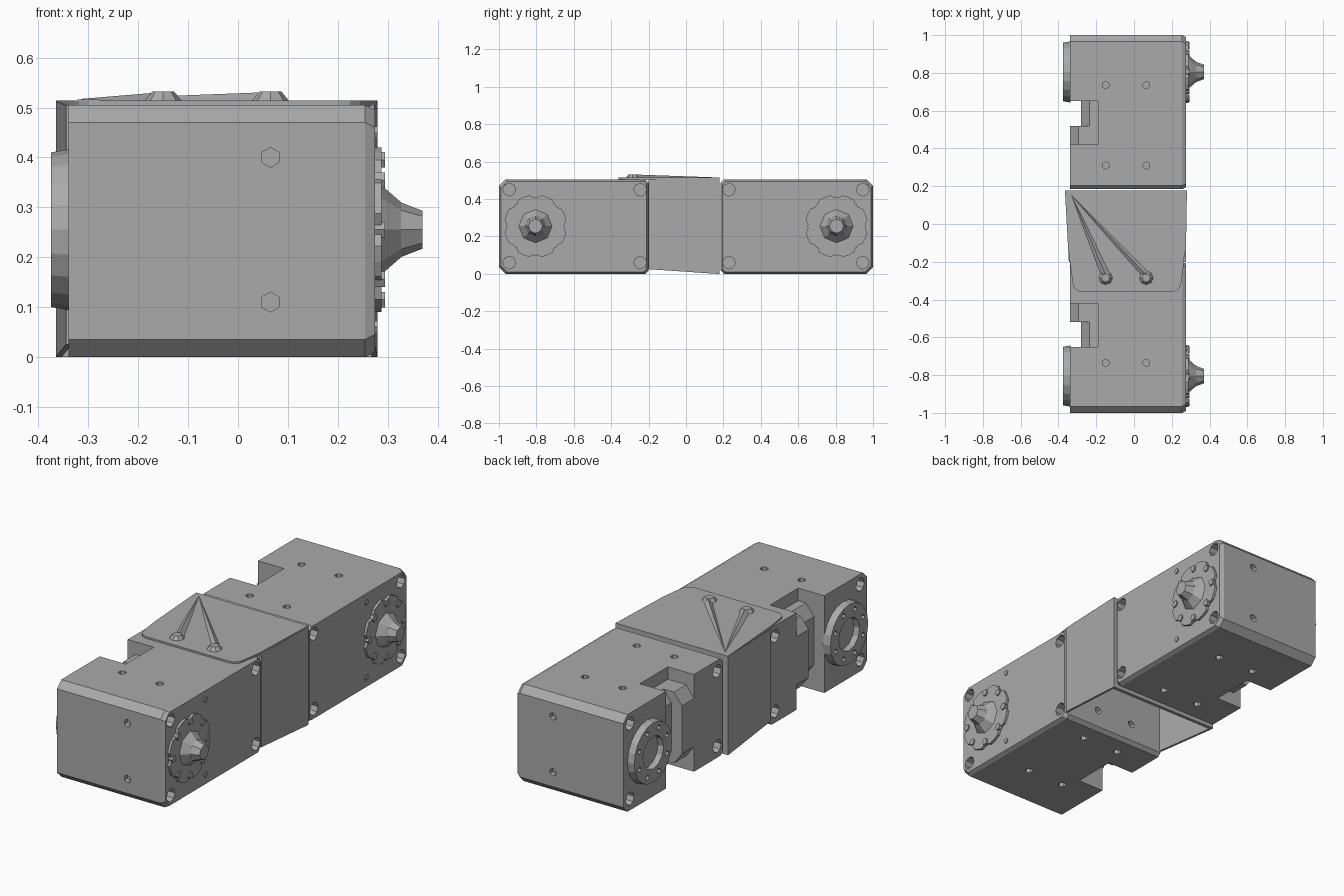
import bpy, bmesh, math
from mathutils import Matrix, Vector

cube = bpy.data.objects.get("Cube")
if cube:
    bpy.data.objects.remove(cube, do_unlink=True)

grey = bpy.data.materials.new("mid_grey")
grey.use_nodes = True
COLOUR = (0.4, 0.4, 0.4, 1)
grey.diffuse_color = COLOUR
grey.node_tree.nodes["Principled BSDF"].inputs["Base Color"].default_value = COLOUR
MID_Z = 0.255


def make(name, bm):
    bmesh.ops.recalc_face_normals(bm, faces=bm.faces)
    mesh = bpy.data.meshes.new(name)
    bm.to_mesh(mesh)
    bm.free()
    mesh.materials.append(grey)
    obj = bpy.data.objects.new(name, mesh)
    bpy.context.collection.objects.link(obj)
    return obj


def add_box(bm, lo, hi):
    lo, hi = Vector(lo), Vector(hi)
    m = Matrix.Translation((lo + hi) / 2) @ Matrix.Diagonal((*(hi - lo), 1))
    return bmesh.ops.create_cube(bm, size=1, matrix=m)["verts"]


def add_rod(bm, centre, axis, r1, length, r2=None, sides=8):
    turn = Vector((0, 0, 1)).rotation_difference(Vector(axis)).to_matrix().to_4x4()
    bmesh.ops.create_cone(bm, cap_ends=True, segments=sides, radius1=r1,
                          radius2=r1 if r2 is None else r2, depth=length,
                          matrix=Matrix.Translation(centre) @ turn)


def add_prism(bm, outline, offset):
    face = bm.faces.new([bm.verts.new(p) for p in outline])
    new = bmesh.ops.extrude_face_region(bm, geom=[face])["geom"]
    moved = [v for v in new if isinstance(v, bmesh.types.BMVert)]
    bmesh.ops.translate(bm, verts=moved, vec=offset)
    return moved


def cut(obj, bm):
    cutter = make("cutter", bm)
    cutter.hide_render = True
    mod = obj.modifiers.new("cut", "BOOLEAN")
    mod.operation, mod.solver, mod.object = "DIFFERENCE", "EXACT", cutter
    bpy.context.view_layer.objects.active = obj
    bpy.ops.object.modifier_apply(modifier=mod.name)
    bpy.data.objects.remove(cutter, do_unlink=True)


def servo(label, s, length):
    def at(d):          # distance from the outer end
        return s * (1 - d)

    # Case with chamfered ends and a slightly tapered cover
    c, e, top = 0.035, 0.018, 0.505
    outline = [(0, c), (c, 0), (length - e, 0), (length, e),
               (length, top - e), (length - e, top), (c, top), (0, top - c)]
    bm = bmesh.new()
    cover = add_prism(bm, [(-0.34, at(d), z) for d, z in outline], (0.595, 0, 0))
    lid = next(f for f in bm.faces if all(v in cover for v in f.verts))
    new = bmesh.ops.extrude_face_region(bm, geom=[lid])["geom"]
    bmesh.ops.delete(bm, geom=[lid], context="FACES_ONLY")
    for v in new:
        if isinstance(v, bmesh.types.BMVert):
            v.co.x += 0.02
            v.co.y += 0.01 * (1 if v.co.y < at(length / 2) else -1)
            v.co.z += 0.01 * (1 if v.co.z < MID_Z else -1)
    case = make(label + "_case", bm)

    # Side notch
    bm = bmesh.new()
    ys = sorted((at(0.35), at(0.58)))
    add_box(bm, (-0.5, ys[0], -0.1), (-0.19, ys[1], 0.6))
    cut(case, bm)

    # Screw pockets and mounting holes
    bm = bmesh.new()
    for z in (0.06, 0.45):
        for d in (0.055, length - 0.045):
            for x in (-0.34, 0.275):
                add_rod(bm, (x, at(d), z), (1, 0, 0), 0.034, 0.1)
    for x in (-0.15, 0.065):
        for d in (0.265, 0.69):
            for z in (0, top):
                add_rod(bm, (x, at(d), z), (0, 0, 1), 0.02, 0.05, sides=6)
        for z in (0.11, 0.4):
            add_rod(bm, (x, at(length), z), (0, 1, 0), 0.02, 0.05, sides=6)
    for z in (0.11, 0.4):
        add_rod(bm, (0.065, at(0), z), (0, 1, 0), 0.02, 0.05, sides=6)
    cut(case, bm)

    # Stepped connector block inside the notch
    bm = bmesh.new()
    for x, d0, d1 in ((-0.28, 0.35, 0.48), (-0.34, 0.48, 0.58)):
        w = x + 0.045
        shape = [(-0.18, 0.07), (w, 0.07), (x, 0.13), (x, 0.38), (w, 0.44), (-0.18, 0.44)]
        add_prism(bm, [(px, at(d0), z) for px, z in shape], (0, at(d1) - at(d0), 0))
    make(label + "_connector_block", bm)

    # Output horn: scalloped plate, flared hub, shaft and rim screws
    yc = at(0.195)
    bm = bmesh.new()
    n = 32
    rim = []
    for i in range(n):
        a = math.tau * i / n
        r = 0.148 if i % 4 == 0 else 0.168
        rim.append((0.27, yc + r * math.cos(a), MID_Z + r * math.sin(a)))
    add_prism(bm, rim, (0.018, 0, 0))
    add_rod(bm, (0.307, yc, MID_Z), (1, 0, 0), 0.09, 0.04, 0.055)
    add_rod(bm, (0.348, yc, MID_Z), (1, 0, 0), 0.055, 0.044, 0.038)
    for i in range(8):
        a = math.tau * i / 8
        add_rod(bm, (0.285, yc + 0.14 * math.cos(a), MID_Z + 0.14 * math.sin(a)),
                (1, 0, 0), 0.018, 0.02, sides=6)
    for z in (0.06, 0.45):
        add_rod(bm, (0.275, at(0.34), z), (1, 0, 0), 0.014, 0.01, sides=6)
    make(label + "_output_horn", bm)

    # Idler ring on the opposite side
    bm = bmesh.new()
    add_rod(bm, (-0.355, yc, MID_Z), (1, 0, 0), 0.155, 0.04, 0.162, sides=20)
    ring = make(label + "_idler_ring", bm)
    bm = bmesh.new()
    add_rod(bm, (-0.37, yc, MID_Z), (1, 0, 0), 0.085, 0.054, sides=12)
    for i in range(8):
        a = math.tau * (i + 0.5) / 8
        add_rod(bm, (-0.375, yc + 0.122 * math.cos(a), MID_Z + 0.122 * math.sin(a)),
                (1, 0, 0), 0.014, 0.03, sides=6)
    cut(ring, bm)


servo("front_servo", -1, 0.8)
servo("back_servo", 1, 0.815)

# Bracket walls, open underneath
bm = bmesh.new()
add_box(bm, (-0.365, 0.16, 0), (0.28, 0.178, 0.512))
for x_back, x_front, t in ((-0.365, -0.345, 0.012), (0.268, 0.262, 0.012)):
    for v in add_box(bm, (0, -0.2, 0), (t, 0.165, 0.512)):
        front = v.co.y < 0
        v.co.x += x_front if front else x_back
        if front:
            v.co.z = 0.025 if v.co.z < MID_Z else 0.505
make("bracket_walls", bm)

# Bracket top plate with rounded front corners
bm = bmesh.new()
r = 0.05
outline = [(-0.365, 0.178), (-0.34, -0.2)]
for cx, start in ((-0.275, 180), (0.2, 270)):
    for i in range(4):
        a = math.radians(start + 30 * i)
        outline.append((cx + r * math.cos(a), -0.31 + r * math.sin(a)))
outline += [(0.265, -0.2), (0.28, 0.178)]
add_prism(bm, [(x, y, 0.502) for x, y in outline], (0, 0, 0.012))
make("bracket_top_plate", bm)

# Bracket screws and the long ridges running to the rear corner
bm = bmesh.new()
for x in (-0.15, 0.065):
    add_rod(bm, (x, -0.285, 0.521), (0, 0, 1), 0.04, 0.022, 0.022)
    tip = bm.verts.new((-0.33, 0.15, 0.516))
    base = [bm.verts.new(p) for p in ((x - 0.025, -0.275, 0.512),
                                      (x, -0.27, 0.531), (x + 0.025, -0.265, 0.512))]
    bm.faces.new(base)
    for i in range(3):
        bm.faces.new((base[i], base[(i + 1) % 3], tip))
make("bracket_screws_and_ridges", bm)
